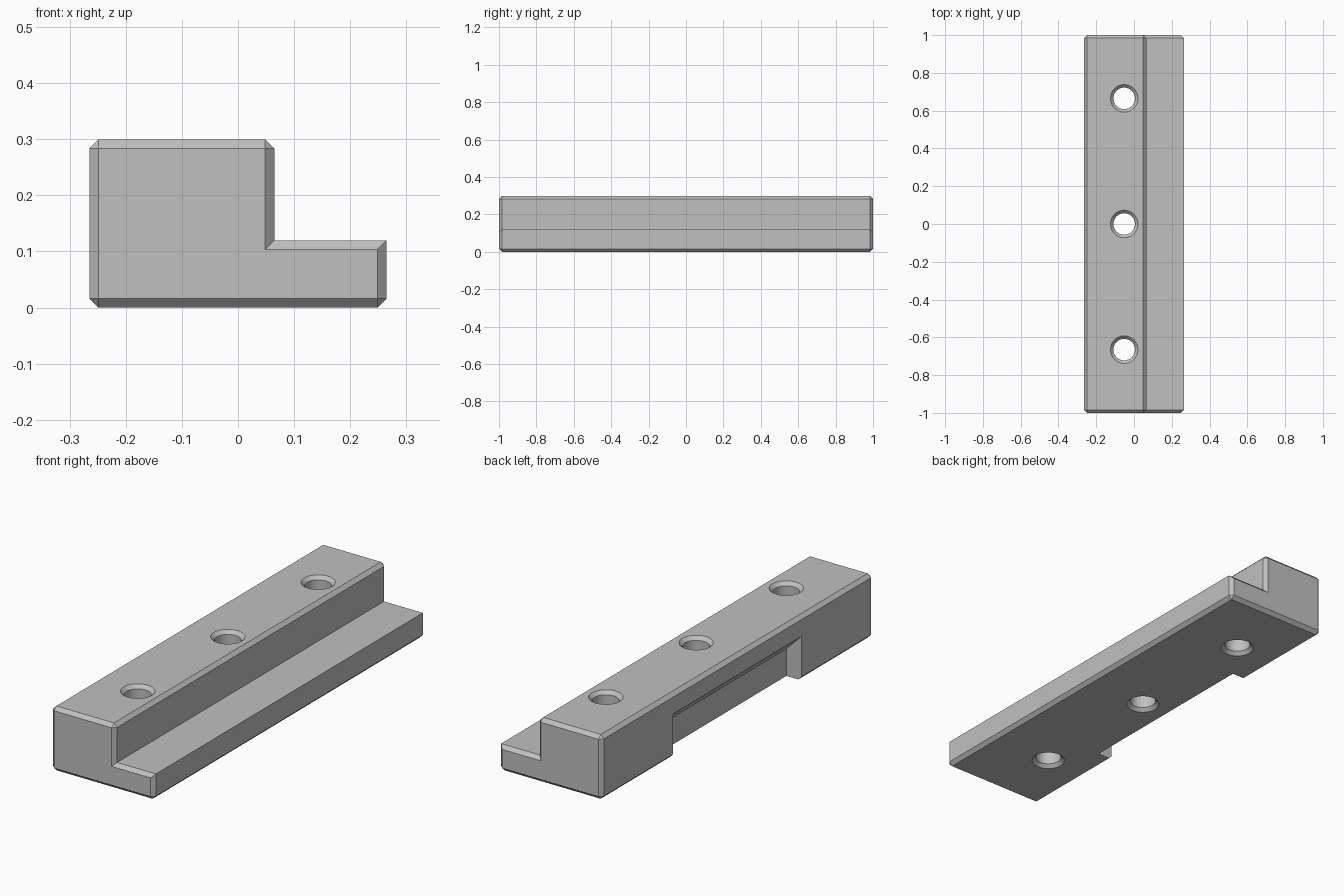
import bpy
import bmesh
import math
from mathutils import Matrix, Vector

cube = bpy.data.objects.get("Cube")
if cube:
    bpy.data.objects.remove(cube, do_unlink=True)

CHAMFER = 0.0165
HALF_W, TOP, HALF_L = 0.265, 0.3, 1.0
STEP_X, LEDGE_Z = 0.065, 0.12

grey = bpy.data.materials.new("light_grey")
grey.use_nodes = True
grey.diffuse_color = (0.53, 0.53, 0.53, 1)
grey.node_tree.nodes["Principled BSDF"].inputs["Base Color"].default_value = (0.53, 0.53, 0.53, 1)


def make_object(name, bm):
    bmesh.ops.recalc_face_normals(bm, faces=bm.faces[:])
    mesh = bpy.data.meshes.new(name)
    bm.to_mesh(mesh)
    bm.free()
    mesh.materials.append(grey)
    obj = bpy.data.objects.new(name, mesh)
    bpy.context.collection.objects.link(obj)
    return obj


def extrude_profile(points, half_length):
    """Prism along y from an x-z profile."""
    bm = bmesh.new()
    face = bm.faces.new([bm.verts.new((x, -half_length, z)) for x, z in points])
    new = bmesh.ops.extrude_face_region(bm, geom=[face])["geom"]
    verts = [v for v in new if isinstance(v, bmesh.types.BMVert)]
    bmesh.ops.translate(bm, verts=verts, vec=(0, 2 * half_length, 0))
    return bm


# Stepped bar, chamfered except along the ledge's upper edge and inner corner
bm = extrude_profile([(-HALF_W, 0), (HALF_W, 0), (HALF_W, LEDGE_Z),
                      (STEP_X, LEDGE_Z), (STEP_X, TOP), (-HALF_W, TOP)], HALF_L)
bmesh.ops.recalc_face_normals(bm, faces=bm.faces[:])


def is_sharp_ledge(edge):
    a, b = edge.verts
    lengthwise = abs(a.co.y - b.co.y) > 1
    return lengthwise and abs(a.co.z - LEDGE_Z) < 0.001


bmesh.ops.bevel(bm, geom=[e for e in bm.edges if not is_sharp_ledge(e)],
                offset=CHAMFER, offset_type='OFFSET', segments=1,
                profile=0.5, affect='EDGES')
bar = make_object("stepped_bar", bm)

# Side recess with a sloping roof
cutters = [make_object("recess_cutter", extrude_profile(
    [(-0.187, -0.05), (-0.187, 0.127), (-0.287, 0.227), (-0.32, 0.227), (-0.32, -0.05)], 0.473))]

# Through holes, countersunk at both ends
HOLE_PROFILE = [(0, -0.01), (0.083, -0.01), (0.057, 0.016),
                (0.057, TOP - 0.016), (0.083, TOP + 0.01), (0, TOP + 0.01)]
for y in (-0.665, 0, 0.665):
    bm = bmesh.new()
    verts = [bm.verts.new((r, 0, z)) for r, z in HOLE_PROFILE]
    edges = [bm.edges.new(pair) for pair in zip(verts, verts[1:])]
    bmesh.ops.spin(bm, geom=verts + edges, cent=(0, 0, 0), axis=(0, 0, 1),
                   angle=math.tau, steps=48)
    bmesh.ops.remove_doubles(bm, verts=bm.verts[:], dist=0.0001)
    bmesh.ops.transform(bm, matrix=Matrix.Translation(Vector((-0.052, y, 0))), verts=bm.verts[:])
    cutters.append(make_object("hole_cutter", bm))

# Cut the recess and holes, then drop the cutters
bpy.ops.object.select_all(action='DESELECT')
bpy.context.view_layer.objects.active = bar
bar.select_set(True)
for cutter in cutters:
    cutter.hide_render = True
    cut = bar.modifiers.new("cut", 'BOOLEAN')
    cut.operation = 'DIFFERENCE'
    cut.solver = 'EXACT'
    cut.object = cutter
    bpy.ops.object.modifier_apply(modifier=cut.name)
    bpy.data.objects.remove(cutter, do_unlink=True)

bpy.ops.object.shade_smooth_by_angle(angle=math.radians(25))
